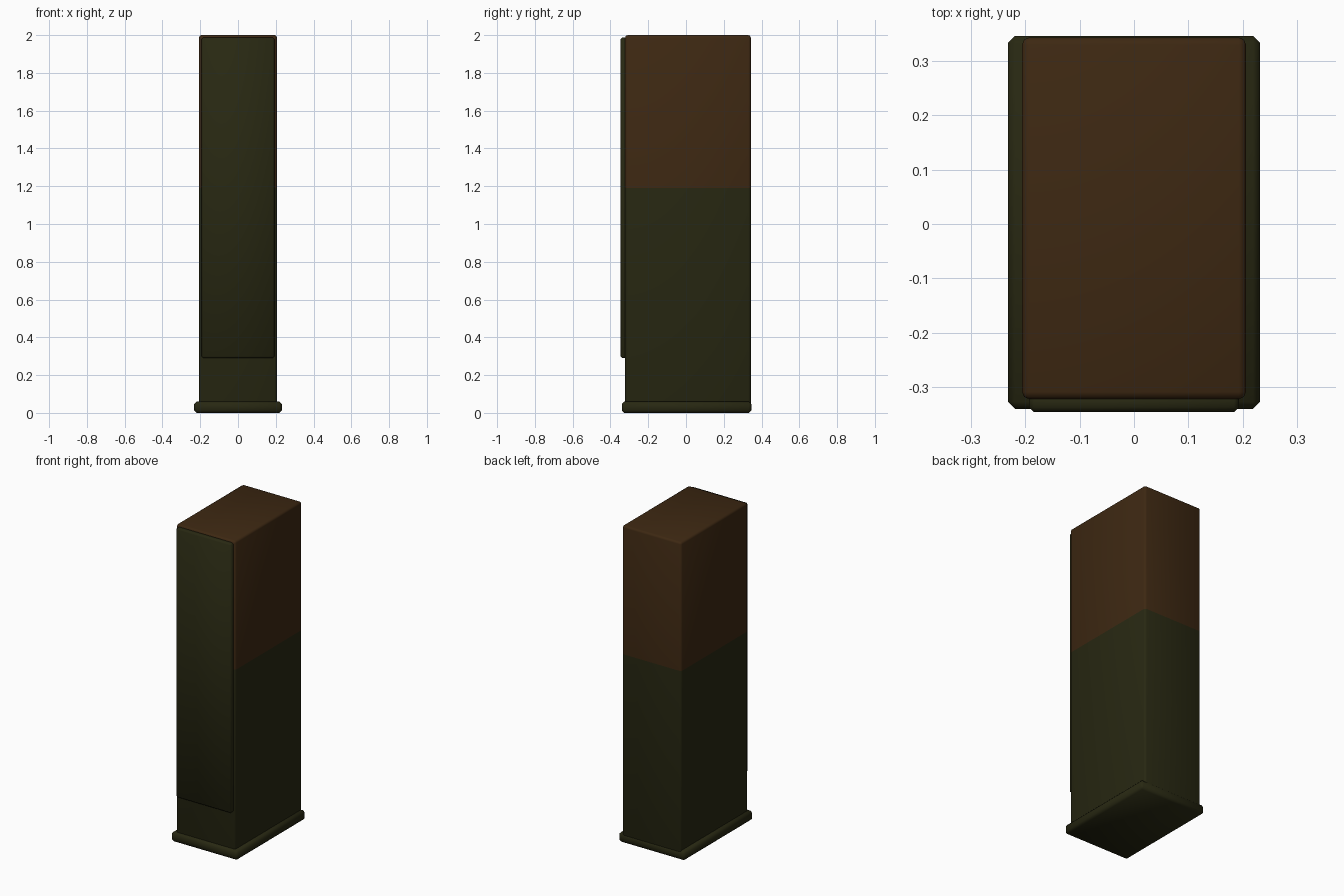
import bpy, bmesh
from mathutils import Vector

if "Cube" in bpy.data.objects:
    bpy.data.objects.remove(bpy.data.objects["Cube"])


def material(name, rgb):
    m = bpy.data.materials.new(name)
    m.diffuse_color = (*rgb, 1)
    m.use_nodes = True
    m.node_tree.nodes["Principled BSDF"].inputs["Base Color"].default_value = m.diffuse_color
    return m


green = material("dark olive", (0.021, 0.021, 0.006))
brown = material("dark rust brown", (0.047, 0.021, 0.006))


def rounded_box(name, lo, hi, bevel, segments, mats, split=None):
    """Bevelled box between two corners, optionally two-coloured above a height."""
    lo, hi = Vector(lo), Vector(hi)
    bm = bmesh.new()
    bmesh.ops.create_cube(bm, size=1)
    for v in bm.verts:
        v.co = (lo + hi) / 2 + v.co * (hi - lo)
    bmesh.ops.bevel(bm, geom=bm.edges[:], offset=bevel, segments=segments,
                    profile=0.5, affect='EDGES')
    if split is not None:
        bmesh.ops.bisect_plane(bm, geom=bm.verts[:] + bm.edges[:] + bm.faces[:],
                               plane_co=(0, 0, split), plane_no=(0, 0, 1))
    for f in bm.faces:
        f.smooth = True
        if split is not None and f.calc_center_median().z > split:
            f.material_index = 1
    me = bpy.data.meshes.new(name)
    bm.to_mesh(me)
    bm.free()
    for m in mats:
        me.materials.append(m)
    ob = bpy.data.objects.new(name, me)
    bpy.context.collection.objects.link(ob)
    return ob


# Tall cabinet body, rust brown above the split line
rounded_box("cabinet_body", (-0.206, -0.322, 0.01), (0.206, 0.343, 2.0),
            0.013, 2, [green, brown], split=1.19)
# Front door panel
rounded_box("front_door", (-0.193, -0.346, 0.29), (0.193, -0.31, 1.988),
            0.009, 1, [green])
# Plinth around the foot
rounded_box("base_plinth", (-0.232, -0.34, 0.0), (0.232, 0.346, 0.06),
            0.013, 1, [green])
